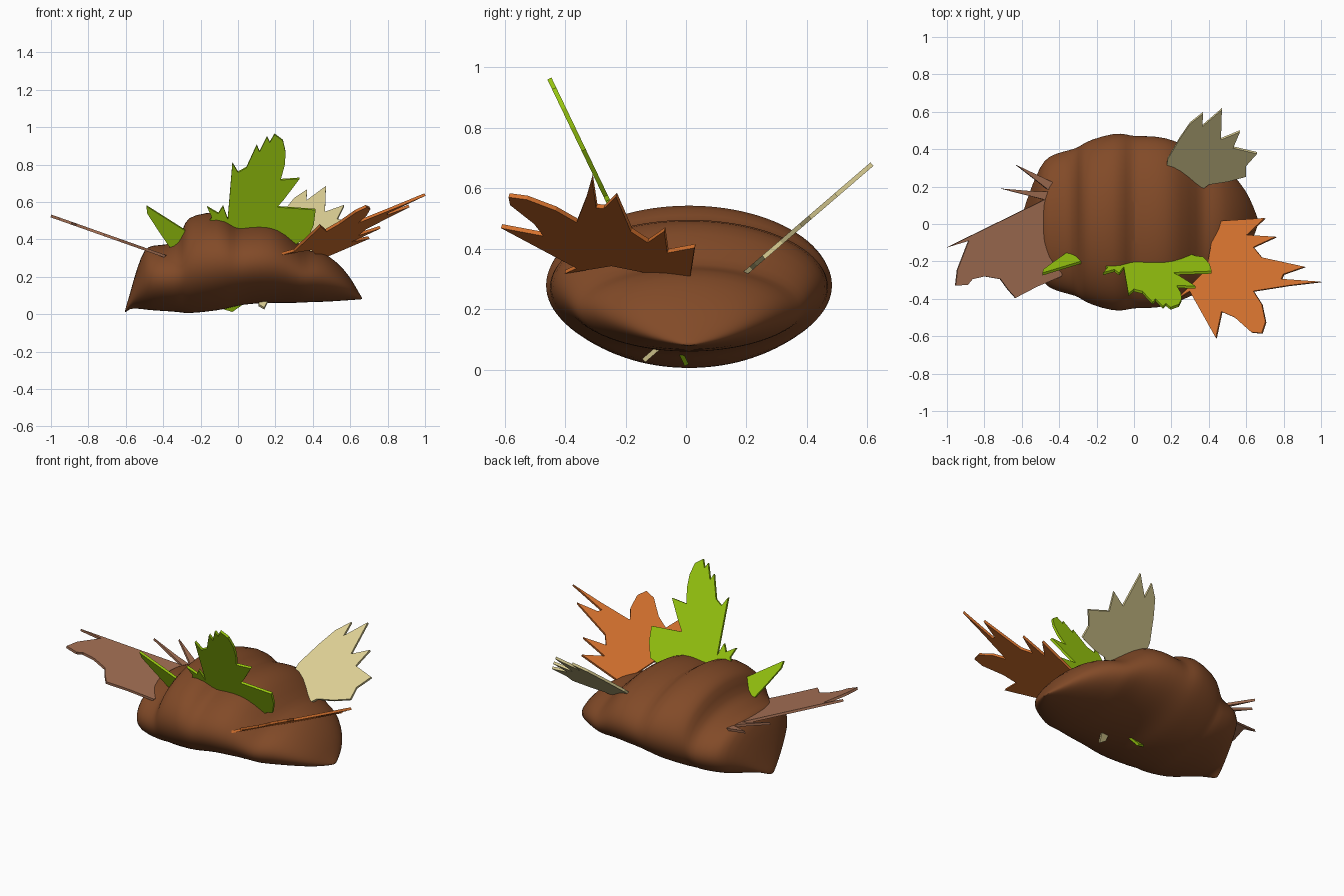
import bpy
import bmesh
from math import cos, sin, pi, radians
from mathutils import Vector

cube = bpy.data.objects.get("Cube")
if cube:
    bpy.data.objects.remove(cube, do_unlink=True)


def make_material(name, colour):
    material = bpy.data.materials.new(name)
    material.use_nodes = True
    rgba = (*colour, 1.0)
    material.diffuse_color = rgba
    shader = material.node_tree.nodes["Principled BSDF"]
    shader.inputs["Base Color"].default_value = rgba
    shader.inputs["Roughness"].default_value = 0.8
    return material


def add_object(name, bm, material):
    bmesh.ops.recalc_face_normals(bm, faces=bm.faces[:])
    mesh = bpy.data.meshes.new(name)
    bm.to_mesh(mesh)
    bm.free()
    mesh.materials.append(material)
    obj = bpy.data.objects.new(name, mesh)
    bpy.context.scene.collection.objects.link(obj)
    return obj


def make_body(name, stations, material, sides=48):
    """Loft elliptical rings along x; each station is x, half width, bottom, top."""
    bm = bmesh.new()
    rings = []
    for x, half_width, bottom, top in stations:
        middle, half_height = (top + bottom) / 2, (top - bottom) / 2
        ring = []
        for i in range(sides):
            angle = 2 * pi * i / sides
            ring.append(bm.verts.new((x, half_width * cos(angle) + 0.01,
                                      middle + half_height * sin(angle))))
        rings.append(ring)
    for first, second in zip(rings, rings[1:]):
        for i in range(sides):
            j = (i + 1) % sides
            bm.faces.new((first[i], first[j], second[j], second[i]))
    bm.faces.new(rings[0])
    bm.faces.new(rings[-1])
    obj = add_object(name, bm, material)
    subdivision = obj.modifiers.new("Smooth", "SUBSURF")
    subdivision.levels = subdivision.render_levels = 1
    bpy.ops.object.select_all(action="DESELECT")
    obj.select_set(True)
    bpy.context.view_layer.objects.active = obj
    bpy.ops.object.shade_smooth_by_angle(angle=radians(50))
    return obj


def make_leaf(name, outline, place, material, thickness=0.015):
    """Lay a flat outline on a tilted plane and give it an even thickness."""
    bm = bmesh.new()
    face = bm.faces.new([bm.verts.new(place(u, v)) for u, v in outline])
    bm.normal_update()
    normal = face.normal.copy()
    bmesh.ops.translate(bm, verts=bm.verts[:], vec=-normal * thickness / 2)
    result = bmesh.ops.extrude_face_region(bm, geom=[face], use_keep_orig=True)
    raised = [v for v in result["geom"] if isinstance(v, bmesh.types.BMVert)]
    bmesh.ops.translate(bm, verts=raised, vec=normal * thickness)
    return add_object(name, bm, material)


brown = make_material("baked brown", (0.223, 0.069, 0.021))
green = make_material("leaf green", (0.33, 0.597, 0.005))
beige = make_material("dry beige", (0.716, 0.624, 0.296))
dusty = make_material("dusty brown", (0.376, 0.162, 0.089))
orange = make_material("autumn orange", (0.658, 0.165, 0.027))

# Ridged body, tapering to a point at both ends
make_body("ridged_body", [
    (-.605, .01, .005, .02), (-.58, .1, .03, .1), (-.54, .21, .03, .25),
    (-.5, .3, .025, .35), (-.46, .355, .02, .37), (-.37, .38, .015, .37),
    (-.31, .395, .01, .4), (-.285, .41, .005, .5), (-.24, .44, .005, .53),
    (-.1, .48, .02, .555), (-.04, .47, .035, .51), (0, .46, .045, .48),
    (.06, .462, .055, .495), (.17, .455, .06, .5), (.25, .42, .06, .46),
    (.34, .38, .06, .36), (.38, .36, .065, .335), (.45, .32, .065, .335),
    (.53, .255, .07, .28), (.6, .17, .075, .2), (.64, .08, .078, .125),
    (.665, .008, .08, .085)], brown)

# Upright leaf leaning forward, its stem passing down through the body
make_leaf("green_leaf", [
    (-.08, .03), (-.15, .25), (-.3, .36), (-.365, .36), (-.42, .44),
    (-.485, .54), (-.49, .58), (-.28, .447), (-.2, .42), (-.14, .52),
    (-.165, .575), (-.105, .54), (-.08, .58), (-.055, .51), (-.03, .81),
    (0, .76), (.045, .785), (.1, .905), (.115, .87), (.155, .95),
    (.17, .92), (.195, .963), (.24, .93), (.255, .865), (.25, .8),
    (.228, .72), (.33, .727), (.245, .615), (.21, .575), (.415, .56),
    (.405, .48), (.37, .4), (.33, .39), (.2, .3), (.06, .2),
    (.02, .05), (-.03, .015)],
    lambda x, z: Vector((x, -0.479 * (z - 0.02), z)), green)

# Pale leaf rising toward the back
make_leaf("beige_leaf", [
    (.11, -.12), (.15, .1), (.18, .35), (.245, .46), (.3, .54),
    (.37, .595), (.365, .525), (.47, .615), (.465, .455), (.567, .497),
    (.53, .41), (.658, .38), (.6, .315), (.6, .257), (.5, .23),
    (.4, .215), (.25, .1), (.14, -.14)],
    lambda x, y: Vector((x, y, 0.151 + 0.86 * y)), beige)

# Broad leaf spreading to the right side
make_leaf("dusty_leaf", [
    (-1, -.125), (-.885, -.09), (-.945, -.245), (-.955, -.33), (-.89, -.325),
    (-.865, -.295), (-.8, -.28), (-.715, -.295), (-.675, -.35), (-.635, -.395),
    (-.52, -.335), (-.39, -.28), (-.3, 0), (-.42, .21), (-.44, .225),
    (-.63, .315), (-.45, .175), (-.54, .175), (-.715, .19), (-.48, .13)],
    lambda x, y: Vector((x, y, 0.525 - 0.353 * (x + 1))), dusty)

# Spiky leaf spreading to the left side and forward
make_leaf("orange_leaf", [
    (.235, -.4), (.3, -.36), (.44, -.61), (.47, -.47), (.54, -.5),
    (.63, -.58), (.685, -.585), (.705, -.525), (.685, -.43), (.64, -.36),
    (.83, -.33), (1, -.31), (.79, -.295), (.8, -.27), (.914, -.23),
    (.685, -.18), (.64, -.125), (.76, -.07), (.605, -.06), (.7, .03),
    (.47, .015), (.42, -.085), (.39, -.245)],
    lambda x, y: Vector((x, y, 0.106 + 0.446 * x - 0.283 * y)), orange)
